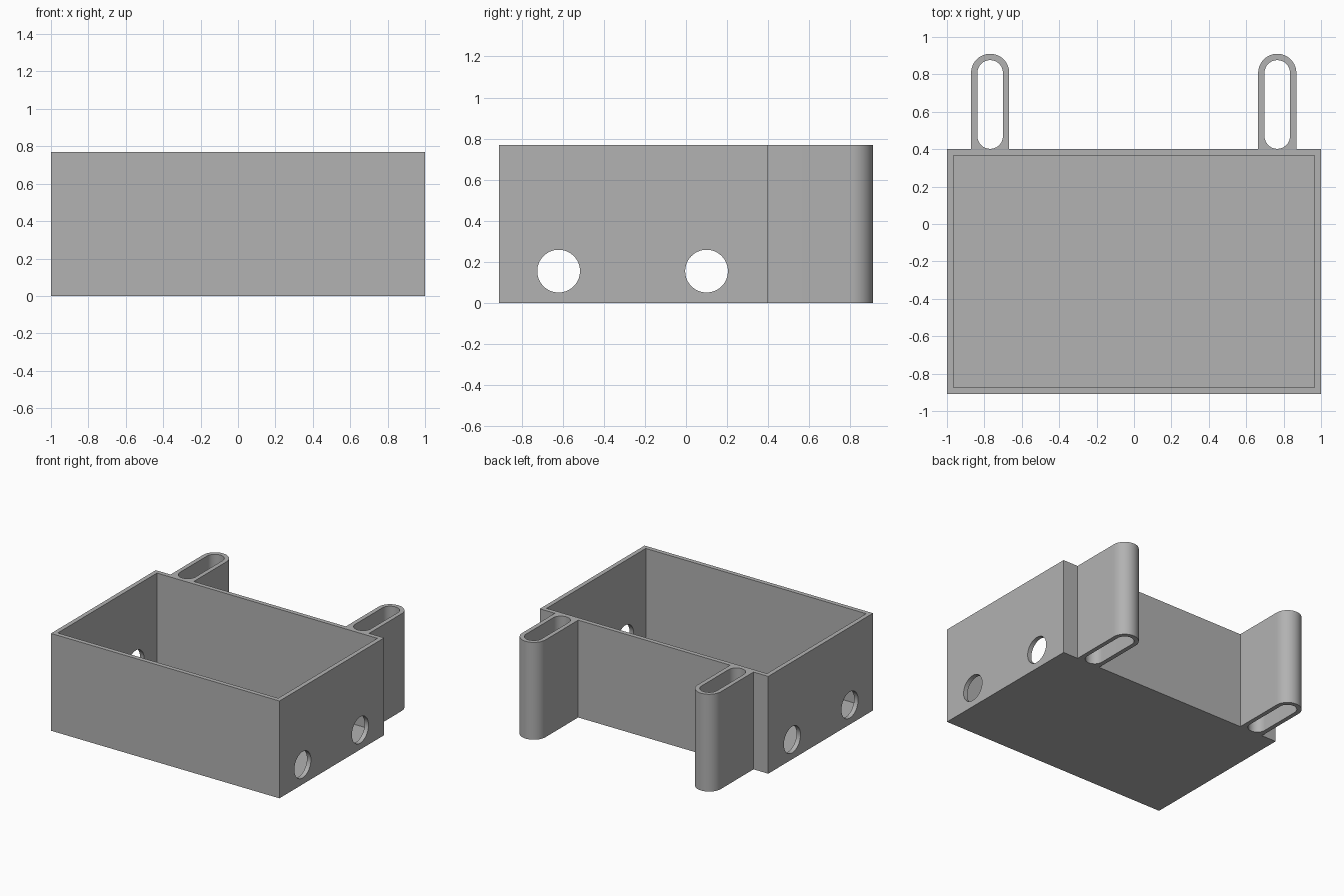
import bpy
import bmesh
from math import pi, sin, cos, radians
from mathutils import Matrix, Vector

HEIGHT = 0.77
WALL = 0.035
BACK = 0.40      # rear face of the box
FRONT = -0.91
ARC = 32         # segments per half circle

if "Cube" in bpy.data.objects:
    bpy.data.objects.remove(bpy.data.objects["Cube"], do_unlink=True)

grey = bpy.data.materials.new("plain grey")
grey.use_nodes = True
colour = (0.445, 0.445, 0.445, 1)
grey.diffuse_color = colour
grey.node_tree.nodes["Principled BSDF"].inputs["Base Color"].default_value = colour


def prism(name, outline, low, high):
    """Extrude a flat outline upwards into a solid."""
    bm = bmesh.new()
    base = bm.faces.new([bm.verts.new((x, y, low)) for x, y in outline])
    top = bmesh.ops.extrude_face_region(bm, geom=[base])
    verts = [v for v in top["geom"] if isinstance(v, bmesh.types.BMVert)]
    bmesh.ops.translate(bm, verts=verts, vec=Vector((0, 0, high - low)))
    bmesh.ops.recalc_face_normals(bm, faces=bm.faces)
    mesh = bpy.data.meshes.new(name)
    bm.to_mesh(mesh)
    bm.free()
    mesh.materials.append(grey)
    obj = bpy.data.objects.new(name, mesh)
    bpy.context.collection.objects.link(obj)
    return obj


def rectangle(x, y0, y1):
    return [(-x, y0), (x, y0), (x, y1), (-x, y1)]


def arc(x, y, radius, start):
    """Half circle of points, running anticlockwise."""
    angles = [start + pi * i / ARC for i in range(ARC + 1)]
    return [(x + radius * cos(a), y + radius * sin(a)) for a in angles]


def activate(obj):
    bpy.ops.object.select_all(action="DESELECT")
    obj.select_set(True)
    bpy.context.view_layer.objects.active = obj


def cut(obj, cutter):
    cutter.hide_render = True
    activate(obj)
    mod = obj.modifiers.new("cut", "BOOLEAN")
    mod.operation = "DIFFERENCE"
    mod.solver = "EXACT"
    mod.object = cutter
    bpy.ops.object.modifier_apply(modifier=mod.name)
    bpy.data.objects.remove(cutter, do_unlink=True)


def smooth(obj):
    activate(obj)
    bpy.ops.object.shade_smooth_by_angle(angle=radians(30))


# Open-topped box
box = prism("box", rectangle(1, FRONT, BACK), 0, HEIGHT)
cut(box, prism("cavity", rectangle(1 - WALL, FRONT + WALL, BACK - WALL), WALL, HEIGHT + 0.1))

# Round holes through both side walls
for y in (-0.62, 0.10):
    circle = arc(0, 0, 0.104, 0)[:-1] + arc(0, 0, 0.104, pi)[:-1]
    drill = prism("drill", circle, -1.2, 1.2)
    drill.data.transform(Matrix.Translation((0, y, 0.155)) @ Matrix.Rotation(pi / 2, 4, "Y"))
    cut(box, drill)
smooth(box)

# Hollow rounded sleeves on the rear face
for name, x in (("right_sleeve", -0.769), ("left_sleeve", 0.766)):
    r_out, r_in, tip = 0.102, 0.068, 0.808
    outer = [(x - r_out, BACK), (x + r_out, BACK)] + arc(x, tip, r_out, 0)
    sleeve = prism(name, outer, 0, HEIGHT)
    slot = arc(x, tip, r_in, 0) + arc(x, BACK + 0.002 + r_in, r_in, pi)
    cut(sleeve, prism("slot", slot, -0.1, HEIGHT + 0.1))
    smooth(sleeve)
